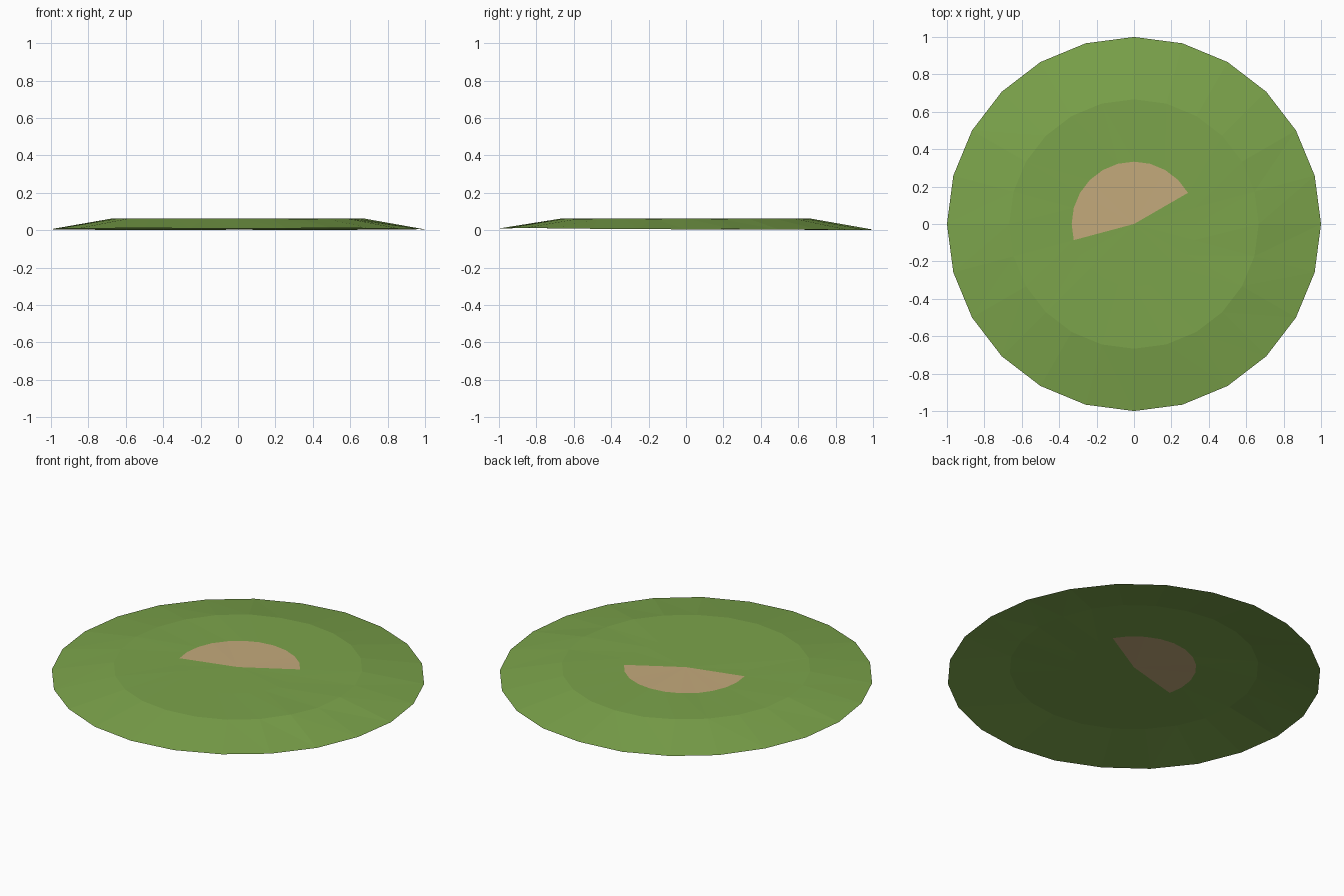
import bpy, bmesh, math, random

if "Cube" in bpy.data.objects:
    bpy.data.objects.remove(bpy.data.objects["Cube"])

SIDES = 24
random.seed(4)


def material(name, colour):
    m = bpy.data.materials.new(name)
    m.diffuse_color = (*colour, 1)
    m.use_nodes = True
    m.node_tree.nodes["Principled BSDF"].inputs["Base Color"].default_value = m.diffuse_color
    return m


grass = material("grass green", (0.2, 0.37, 0.07))
dirt = material("bare dirt", (0.55, 0.40, 0.20))

bm = bmesh.new()


def ring(radius, height):
    verts = []
    for i in range(SIDES):
        a = 2 * math.pi * i / SIDES
        verts.append(bm.verts.new((radius * math.cos(a), radius * math.sin(a), height(a))))
    return verts


# Open low mound: flat crown, sloping rim that is slightly uneven
centre = bm.verts.new((0, 0, 0.062))
inner = ring(1 / 3, lambda a: 0.062 + random.uniform(-0.001, 0.001))
crown = ring(2 / 3, lambda a: 0.062 + random.uniform(-0.002, 0.002))
rim = ring(1, lambda a: max(0, 0.006 - 0.005 * math.sin(a) + random.uniform(-0.002, 0.002)))

for i in range(SIDES):
    j = (i + 1) % SIDES
    wedge = bm.faces.new((centre, inner[i], inner[j]))
    # Dirt patch covers the wedges from 30 to 195 degrees
    wedge.material_index = 1 if 2 <= i < 13 else 0
    for a, b in ((inner, crown), (crown, rim)):
        bm.faces.new((a[i], b[i], b[j]))
        bm.faces.new((a[i], b[j], a[j]))

mesh = bpy.data.meshes.new("grass_mound")
bm.to_mesh(mesh)
bm.free()
mesh.materials.append(grass)
mesh.materials.append(dirt)
mound = bpy.data.objects.new("grass_mound", mesh)
bpy.context.collection.objects.link(mound)
